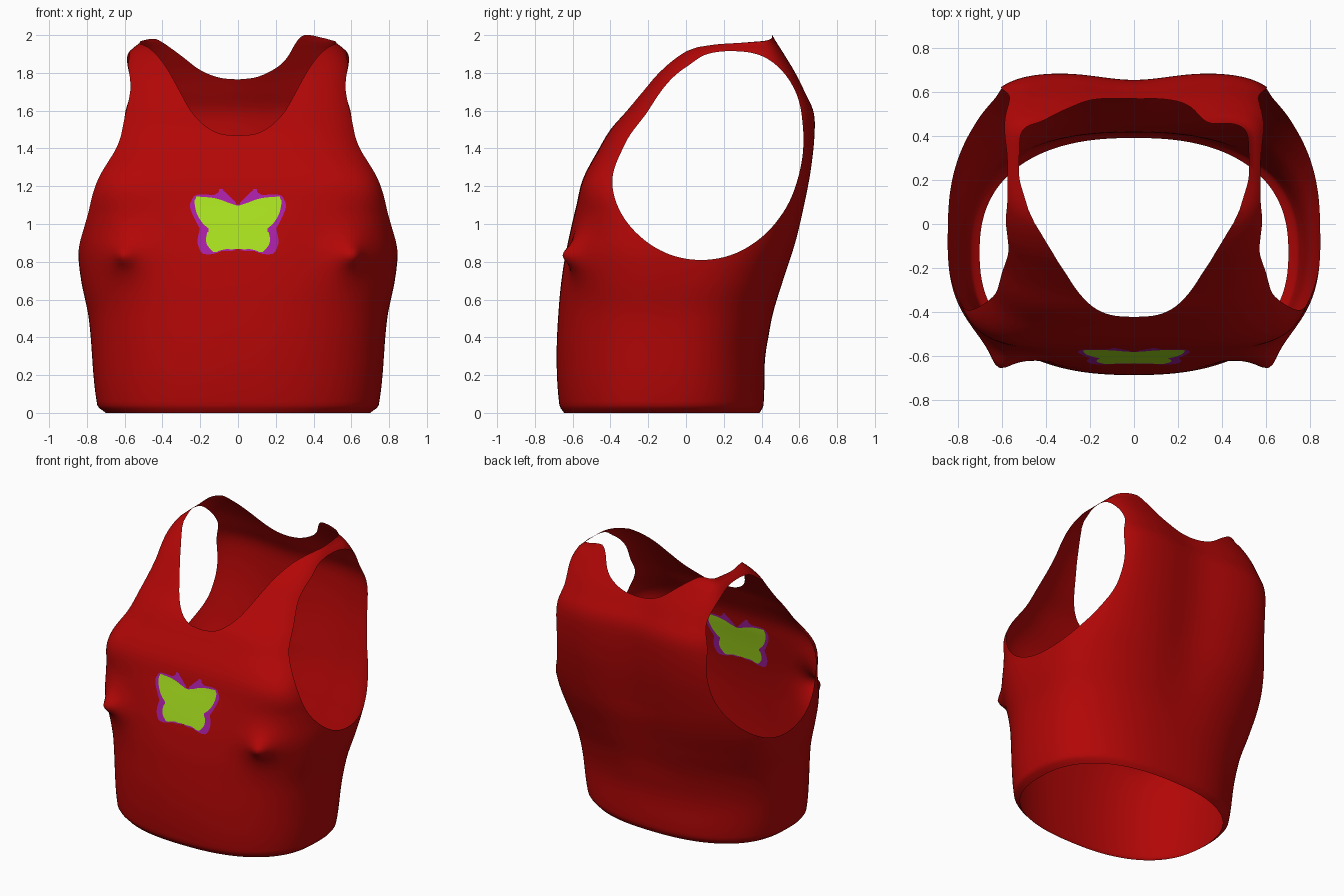
import bpy, bmesh, math

if "Cube" in bpy.data.objects:
    bpy.data.objects.remove(bpy.data.objects["Cube"])

def curve(keys, t):
    """Smooth interpolation through (t, value) keys, clamped at the ends."""
    if t <= keys[0][0]:
        return keys[0][1]
    if t >= keys[-1][0]:
        return keys[-1][1]
    i = max(k for k in range(len(keys) - 1) if keys[k][0] <= t)
    def slope(k):
        a, b = keys[max(k - 1, 0)], keys[min(k + 1, len(keys) - 1)]
        return (b[1] - a[1]) / (b[0] - a[0])
    (t0, v0), (t1, v1) = keys[i], keys[i + 1]
    h = t1 - t0
    s = (t - t0) / h
    return ((2*s**3 - 3*s*s + 1) * v0 + (s**3 - 2*s*s + s) * h * slope(i)
            + (3*s*s - 2*s**3) * v1 + (s**3 - s*s) * h * slope(i + 1))

def radial(points, cx, cy):
    """Turn outline points into sorted (angle, radius) keys."""
    return sorted((math.atan2(b - cy, a - cx), math.hypot(a - cx, b - cy)) for a, b in points)

def linear(keys, t):
    for (a, u), (b, v) in zip(keys, keys[1:]):
        if t <= b:
            return u + (v - u) * max(0, t - a) / (b - a)
    return keys[-1][1]

# Body profiles over height
FRONT = [(0, -.645), (.04, -.67), (.3, -.685), (.6, -.67), (.8, -.645), (.95, -.615), (1.1, -.58),
         (1.24, -.545), (1.4, -.46), (1.5, -.40), (1.6, -.315), (1.7, -.235), (1.8, -.155),
         (1.9, -.05), (1.94, .02), (1.97, .18), (2.02, .33)]
BACK = [(0, .39), (.04, .41), (.3, .42), (.5, .46), (.7, .525), (.9, .59), (1.1, .635), (1.3, .67),
        (1.5, .688), (1.6, .68), (1.7, .635), (1.8, .585), (1.9, .525), (2.02, .45)]
WIDTH = [(0, .70), (.04, .745), (.5, .79), (.7, .83), (.85, .845), (1.0, .83), (1.1, .81),
         (1.23, .77), (1.4, .715), (1.5, .69), (1.7, .645), (1.83, .615), (1.92, .57), (1.96, .52), (2.02, .51)]
MIDDLE = [(0, -.13), (.8, -.05), (1.07, 0), (1.23, .05), (1.5, .2), (1.8, .25), (1.95, .3), (2.02, .39)]
SQUARE_FRONT = [(0, 2.4), (.35, 2.4), (.65, 2.55), (.88, 3), (1.05, 3.8), (1.22, 5.6), (1.4, 4.4), (1.6, 4), (2, 4)]
SQUARE_BACK = [(0, 2.4), (.4, 2.5), (.8, 2.9), (1.1, 3.7), (1.4, 4.7), (1.7, 5), (2, 5)]

# Openings
ARM_C = (.13, 1.37)
ARM = radial([(.1, .81), (-.06, .83), (-.2, .9), (-.35, 1.07), (-.39, 1.23), (-.33, 1.41), (-.2, 1.6),
              (0, 1.83), (.1, 1.895), (.25, 1.915), (.4, 1.89), (.5, 1.82), (.58, 1.7), (.62, 1.5),
              (.6, 1.27), (.52, 1.07), (.4, .93), (.25, .84)], *ARM_C)
ARM = [(a - math.tau, r) for a, r in ARM[-3:]] + ARM + [(a + math.tau, r) for a, r in ARM[:3]]
NECK_FRONT = [(0, 1.467), (.1, 1.48), (.18, 1.525), (.25, 1.6), (.32, 1.725), (.38, 1.83),
              (.45, 1.915), (.52, 1.955), (.6, 1.955)]
NECK_BACK = [(0, 1.765), (.1, 1.778), (.2, 1.825), (.26, 1.88), (.31, 1.965), (.35, 2.0),
             (.45, 1.985), (.57, 1.95)]
NECK_BACK_LEFT = [(0, 1.765), (.1, 1.775), (.2, 1.815), (.3, 1.89), (.39, 1.955), (.44, 1.98),
                  (.5, 1.972), (.57, 1.95)]

# Butterfly outlines (right half)
WING_EDGE = radial([(0, 1.105), (.02, 1.12), (.04, 1.14), (.085, 1.185), (.12, 1.15), (.175, 1.155), (.23, 1.155),
                    (.257, 1.1), (.23, 1.03), (.2, .975), (.215, .9), (.19, .84), (.14, .84), (.08, .86),
                    (0, .865)], 0, 1)
WING = radial([(0, 1.092), (.05, 1.11), (.1, 1.13), (.15, 1.14), (.23, 1.14), (.22, 1.06), (.155, .975), (.17, .9),
               (.13, .85), (.07, .87), (0, .87)], 0, 1)

def arm_cut(p):
    dy, dz = p.y - ARM_C[0], p.z - ARM_C[1]
    return curve(ARM, math.atan2(dz, dy)) - math.hypot(dy, dz)

def neck_cut(p):
    s = min(1, max(0, (p.y - .2) / .22))
    s = s * s * (3 - 2 * s)
    back = NECK_BACK if p.x > 0 else NECK_BACK_LEFT
    return p.z - (1 - s) * curve(NECK_FRONT, abs(p.x)) - s * curve(back, abs(p.x))

def wing_test(keys):
    def test(p):
        if p.y > -.3:
            return -1
        return linear(keys, math.atan2(p.z - 1, abs(p.x))) - math.hypot(p.x, p.z - 1)
    return test

def surface(a, z):
    """Point on the torso at ring angle a and height z."""
    c, s = math.cos(a), math.sin(a)
    n = curve(SQUARE_BACK if s > 0 else SQUARE_FRONT, z)
    r = (abs(c)**n + abs(s)**n) ** (-1 / n)
    mid = curve(MIDDLE, z)
    x = r * c * curve(WIDTH, z)
    y = mid + r * abs(s) * (curve(BACK if s > 0 else FRONT, z) - mid)
    if s > 0:   # spine hollow
        y -= .035 * math.exp(-(x / .22)**2) * min(1, max(0, (z - .4) / .6))
    else:       # bust
        d2 = (abs(x) - .585)**2 + (z - .835)**2
        push = .055 * math.exp(-d2 / .12**2) + .04 * math.exp(-d2 / .05**2)
        y -= push
        x += math.copysign(push * .3, x)
    return x, y, z

def split(bm, f):
    """Cut the mesh along f = 0."""
    val = {v: f(v.co) for v in bm.verts}
    new = []
    for e in list(bm.edges):
        v, w = e.verts
        a, b = val[v], val[w]
        if (a > 0) != (b > 0) and min(abs(a), abs(b)) < .2:
            t = min(.98, max(.02, a / (a - b)))
            new.append(bmesh.utils.edge_split(e, v, t)[1])
    marked = set(new)
    for face in list({fc for v in new for fc in v.link_faces}):
        pts = [v for v in face.verts if v in marked]
        if len(pts) == 2:
            bmesh.utils.face_split(face, pts[0], pts[1])
        elif len(pts) > 2:
            bmesh.ops.connect_verts(bm, verts=pts)

def remove(bm, f):
    split(bm, f)
    gone = [fc for fc in bm.faces if f(fc.calc_center_median()) > 0]
    bmesh.ops.delete(bm, geom=gone, context='FACES')

# Torso shell
bm = bmesh.new()
N = 220
heights = [0, .012, .025, .04] + [.04 + 1.98 * i / 95 for i in range(1, 96)]
rings = [[bm.verts.new(surface(math.tau * (i + .5) / N, z)) for i in range(N)] for z in heights]
for lo, hi in zip(rings, rings[1:]):
    for i in range(N):
        j = (i + 1) % N
        bm.faces.new((lo[i], lo[j], hi[j], hi[i]))

# Arm and neck openings
remove(bm, arm_cut)
remove(bm, neck_cut)

# Painted butterfly
edge_test, wing_in = wing_test(WING_EDGE), wing_test(WING)
split(bm, edge_test)
split(bm, wing_in)
for fc in bm.faces:
    c = fc.calc_center_median()
    fc.smooth = True
    fc.material_index = 2 if wing_in(c) > 0 else 1 if edge_test(c) > 0 else 0
loose = [v for v in bm.verts if not v.link_faces]
bmesh.ops.delete(bm, geom=loose, context='VERTS')

mesh = bpy.data.meshes.new("tank_top")
bm.to_mesh(mesh)
bm.free()
for name, col in (("red_fabric", (.45, .002, .002)), ("purple_trim", (.40, .014, .38)),
                  ("lime_green", (.40, .76, .014))):
    m = bpy.data.materials.new(name)
    m.diffuse_color = (*col, 1)
    m.use_nodes = True
    m.node_tree.nodes["Principled BSDF"].inputs["Base Color"].default_value = m.diffuse_color
    mesh.materials.append(m)
top = bpy.data.objects.new("tank_top", mesh)
bpy.context.collection.objects.link(top)
